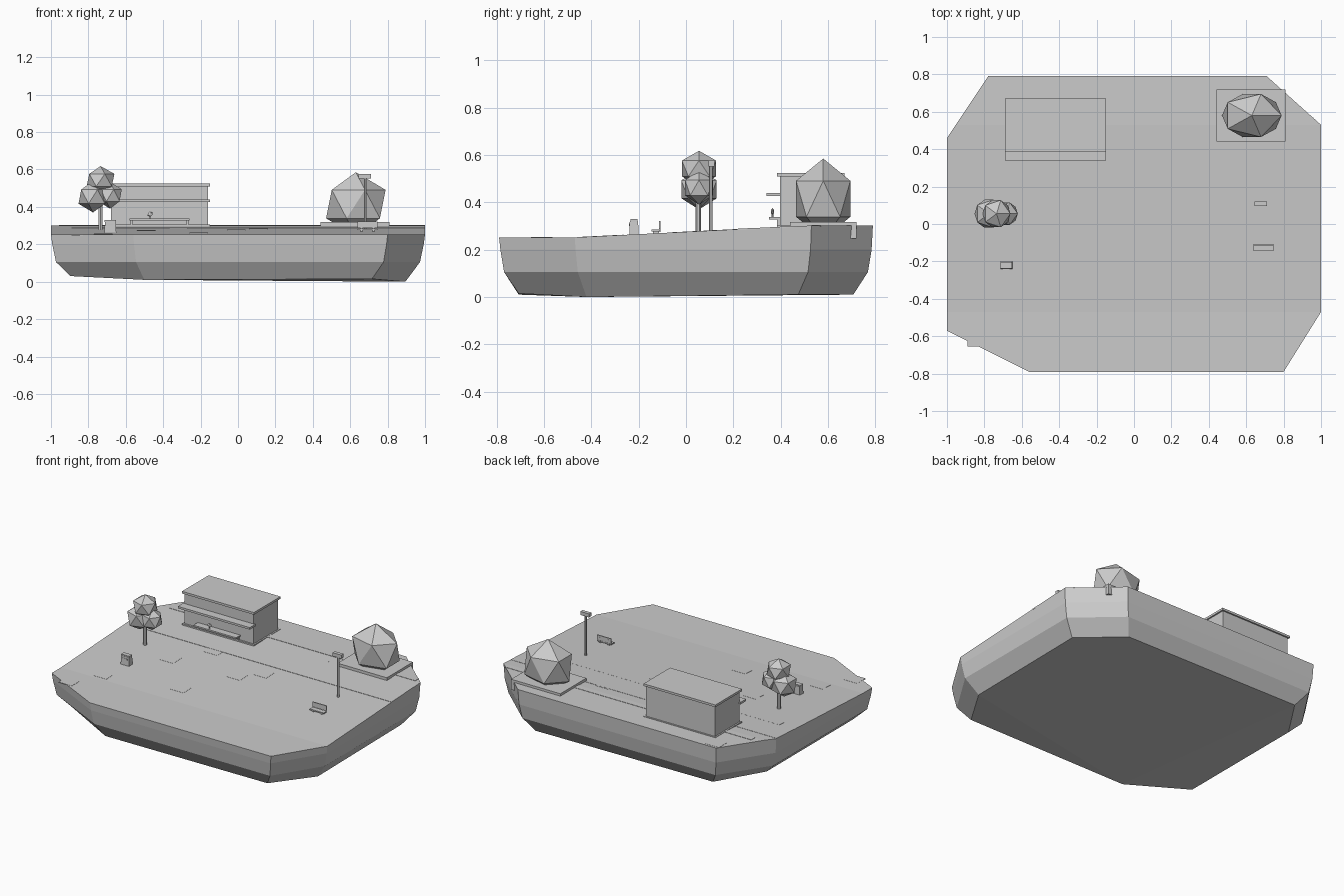
import bpy, bmesh, math
from mathutils import Vector, Matrix

if "Cube" in bpy.data.objects:
    bpy.data.objects.remove(bpy.data.objects["Cube"])


def ground(y):
    return 0.252 + 0.05 * min(max(y + 0.47, 0), 1.0)


def finish(bm, name):
    bmesh.ops.recalc_face_normals(bm, faces=bm.faces)
    me = bpy.data.meshes.new(name)
    bm.to_mesh(me)
    bm.free()
    ob = bpy.data.objects.new(name, me)
    bpy.context.collection.objects.link(ob)
    return ob


def box(name, x, y, z, taper=1.0):
    """Box from (min, max) ranges; taper shrinks the top."""
    bm = bmesh.new()
    bmesh.ops.create_cube(bm, size=1)
    for v in bm.verts:
        t = taper if v.co.z > 0 else 1
        v.co = Vector((sum(x) / 2 + v.co.x * t * (x[1] - x[0]),
                       sum(y) / 2 + v.co.y * t * (y[1] - y[0]),
                       sum(z) / 2 + v.co.z * (z[1] - z[0])))
    return finish(bm, name)


def ground_patch(name, x, y, lift=0.0015):
    """Thin slab that follows the slope of the ground."""
    ob = box(name, x, y, (0, 1))
    for v in ob.data.vertices:
        v.co.z = ground(v.co.y) + (lift if v.co.z > 0.5 else -0.004)


def blob(name, loc, radii):
    bm = bmesh.new()
    bmesh.ops.create_icosphere(bm, subdivisions=1, radius=1)
    for v in bm.verts:
        v.co = Vector([c + p * r for c, p, r in zip(loc, v.co, radii)])
    return finish(bm, name)


def rod(name, loc, r, z0, z1, sides=6):
    bm = bmesh.new()
    bmesh.ops.create_cone(bm, cap_ends=True, segments=sides, radius1=r, radius2=r,
                          depth=z1 - z0,
                          matrix=Matrix.Translation((loc[0], loc[1], (z0 + z1) / 2)))
    return finish(bm, name)


# Island: octagonal rings lofted downwards, uneven underside
outline = [(-1, .46), (-.78, .79), (.71, .79), (1, .53),
           (1, -.47), (.8, -.79), (-.56, -.79), (-1, -.57)]
bottom_z = [.03, .02, .01, .01, 0, .015, .01, .03]
bm = bmesh.new()
rings = []
for scale, z in ((1, None), (.993, .2), (.973, .105), (.895, 0)):
    rings.append([bm.verts.new((x * scale, y * scale,
                                ground(y) if z is None else z if z else bottom_z[i]))
                  for i, (x, y) in enumerate(outline)])
for a, b in zip(rings, rings[1:]):
    for i in range(8):
        j = (i + 1) % 8
        bm.faces.new((a[i], a[j], b[j], b[i]))
low = bm.faces.new(rings[-1])
bmesh.ops.triangulate(bm, faces=[low])
top = bm.faces.new(rings[0])
# fold lines where the ground slope starts and ends
for y in (-.47, .53):
    caps = [f for f in bm.faces if all(v.co.z > .24 for v in f.verts)]
    geom = caps + list({e for f in caps for e in f.edges}) + list({v for f in caps for v in f.verts})
    bmesh.ops.bisect_plane(bm, geom=geom, plane_co=(0, y, 0), plane_no=(0, 1, 0), dist=1e-5)
for v in bm.verts:
    if v.co.z > .24:
        v.co.z = ground(v.co.y)
finish(bm, "island")

# Path bands and scattered paving patches
ground_patch("path", (-1, 1), (.27, .455))
ground_patch("front_kerb", (-.89, 1), (.22, .27), .002)
ground_patch("back_kerb", (-.89, .96), (.53, .57), .002)
for i, (x, y) in enumerate([(-.74, .73), (-.84, -.61), (-.72, -.41), (-.49, -.02), (-.32, .21),
                            (-.21, -.31), (-.01, .01), (.11, .12), (.31, .42)]):
    ground_patch(f"paving_patch_{i}", (x - .05, x + .05), (y - .045, y + .045), .001)

# Kiosk
box("kiosk_plinth", (-.69, -.15), (.385, .67), (.27, .305))
box("kiosk_body", (-.68, -.16), (.397, .66), (.27, .515))
box("kiosk_roof", (-.69, -.15), (.385, .67), (.51, .525))
box("kiosk_awning", (-.69, -.15), (.34, .4), (.426, .44))
box("kiosk_counter", (-.58, -.26), (.35, .4), (.328, .338))
for x in (-.575, -.275):
    box("counter_bracket", (x, x + .01), (.385, .4), (.29, .33))
blob("counter_ornament", (-.47, .366, .361), (.015, .008, .015))
rod("ornament_stem", (-.47, .366), .004, .336, .35)

# Round-leaf tree
rod("tree_trunk", (-.735, .052), .012, .265, .44)
blob("leaves_left", (-.775, .055, .455), (.087, .088, .085))
blob("leaves_right", (-.684, .055, .462), (.07, .07, .072))
blob("leaves_top", (-.735, .055, .543), (.083, .085, .075))

# Planter with bush
box("planter", (.44, .81), (.44, .72), (.248, .318))
blob("bush", (.63, .58, .415), (.178, .135, .17))

# Lamp post
rod("lamp_post", (.68, .105), .008, .265, .56)
box("lamp_head", (.645, .71), (.095, .12), (.552, .576))

# Bench
box("bench_seat", (.64, .745), (-.145, -.112), (.277, .285))
box("bench_back", (.64, .745), (-.115, -.108), (.288, .321))
for x in (.655, .72):
    box("bench_leg", (x, x + .01), (-.14, -.115), (.255, .279))
    box("bench_back_post", (x, x + .01), (-.112, -.107), (.275, .31))

# Litter bin
box("bin_body", (-.715, -.65), (-.24, -.2), (.25, .322), .88)
box("bin_lid", (-.714, -.651), (-.235, -.205), (.32, .33))
box("bin_slot", (-.7, -.665), (-.24, -.23), (.3, .31))
